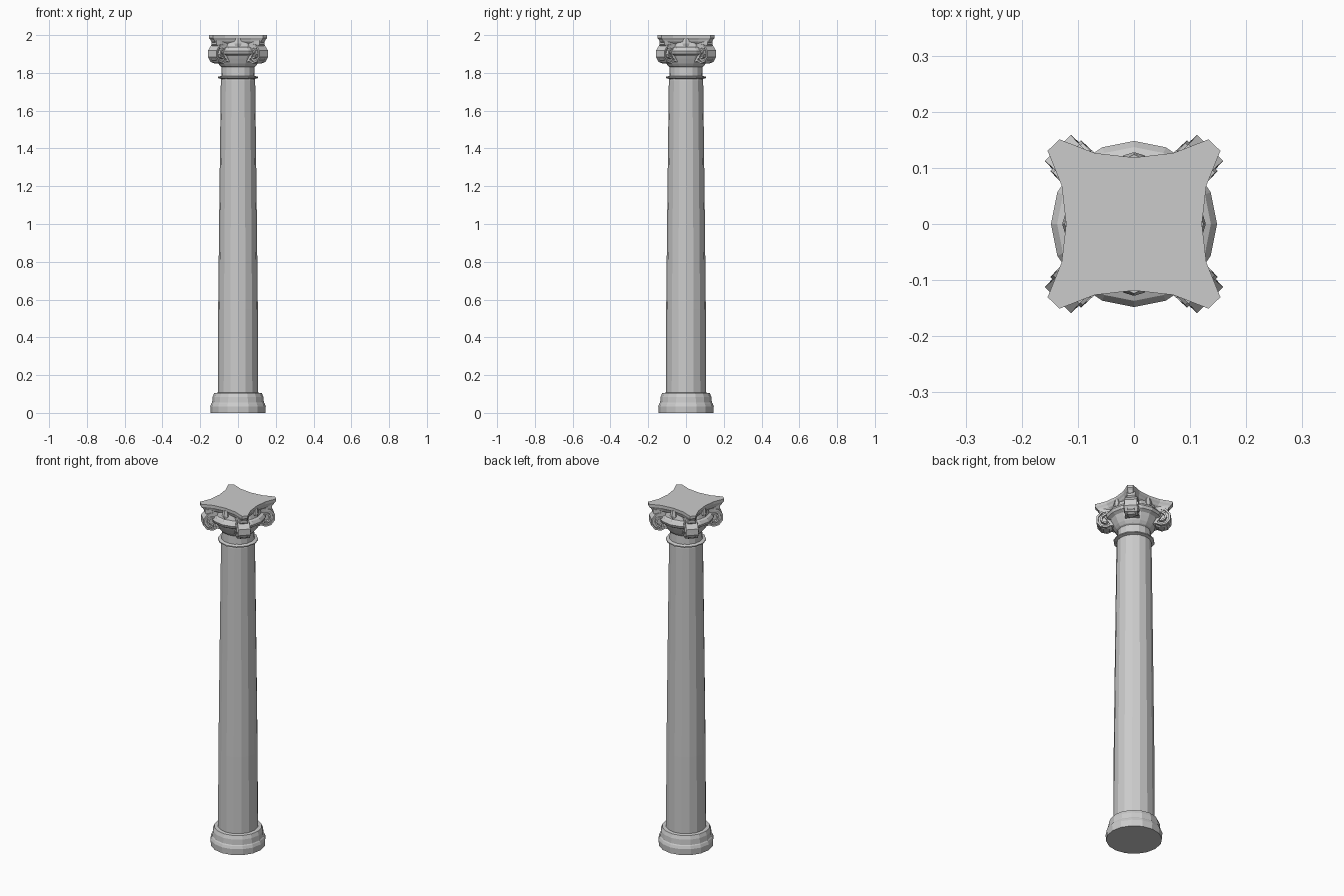
import bpy, bmesh, math
from mathutils import Matrix, Vector

cube = bpy.data.objects.get("Cube")
if cube:
    bpy.data.objects.remove(cube, do_unlink=True)

stone = bpy.data.materials.new("grey stone")
stone.use_nodes = True
stone.diffuse_color = (0.6, 0.6, 0.6, 1)
bsdf = stone.node_tree.nodes["Principled BSDF"]
bsdf.inputs["Base Color"].default_value = (0.6, 0.6, 0.6, 1)
bsdf.inputs["Roughness"].default_value = 0.9


def finish(name, bm):
    bmesh.ops.recalc_face_normals(bm, faces=bm.faces)
    mesh = bpy.data.meshes.new(name)
    bm.to_mesh(mesh)
    bm.free()
    mesh.materials.append(stone)
    obj = bpy.data.objects.new(name, mesh)
    bpy.context.collection.objects.link(obj)
    return obj


def loft(name, rings):
    """Skin a stack of closed loops and cap both ends."""
    bm = bmesh.new()
    loops = [[bm.verts.new(p) for p in ring] for ring in rings]
    n = len(loops[0])
    for a, b in zip(loops, loops[1:]):
        for i in range(n):
            j = (i + 1) % n
            bm.faces.new((a[i], a[j], b[j], b[i]))
    bm.faces.new(loops[0][::-1])
    bm.faces.new(loops[-1])
    return finish(name, bm)


def lathe(name, profile, sides=16):
    angles = [math.tau * i / sides for i in range(sides)]
    return loft(name, [[(r * math.cos(a), r * math.sin(a), z) for a in angles]
                       for r, z in profile])


# Turned parts
lathe("base", [(0.145, 0), (0.147, 0.035), (0.141, 0.05), (0.137, 0.055),
               (0.134, 0.085), (0.126, 0.105), (0.1, 0.108)])
lathe("shaft", [(0.107, 0.1), (0.105, 0.55), (0.099, 1.1), (0.091, 1.76),
                (0.088, 1.78), (0.086, 1.845)])
lathe("neck_ring", [(0.085, 1.767), (0.107, 1.773), (0.107, 1.779),
                    (0.085, 1.785)], 12)
lathe("capital_bell", [(0.085, 1.83), (0.094, 1.836), (0.105, 1.85),
                       (0.118, 1.875), (0.125, 1.89), (0.142, 1.9),
                       (0.148, 1.915), (0.137, 1.932), (0.125, 1.937),
                       (0.115, 1.97)])

# Abacus with concave sides and clipped corners
outline = []
for k in range(4):
    turn = Matrix.Rotation(k * math.pi / 2, 3, 'Z')
    for x, y in ((-0.133, -0.154), (-0.07, -0.129), (0, -0.121),
                 (0.07, -0.129), (0.133, -0.154)):
        outline.append(turn @ Vector((x, y, 0)))
loft("abacus", [[(p.x * s, p.y * s * 0.98, z) for p in outline]
                for s, z in ((0.8, 1.95), (0.92, 1.965), (0.95, 1.975),
                             (1, 1.985), (1, 2.0))])


# Corner scrolls, built in a radial plane and turned to each diagonal
def place(obj, angle):
    obj.data.transform(Matrix.Rotation(angle, 4, 'Z'))


def scroll_ribbon(name, angle):
    path = [(0.06, 1.935), (0.1, 1.95)]
    for i in range(16):
        t = math.radians(100 - i * 38)
        r = 0.054 - 0.0024 * i
        path.append((0.142 + r * math.cos(t), 1.897 + r * math.sin(t)))
    bm = bmesh.new()
    pairs = []
    for i, (x, z) in enumerate(path):
        w = 0.03 + 0.0006 * i
        pairs.append([bm.verts.new((x, s * w, z)) for s in (-1, 1)])
    for a, b in zip(pairs, pairs[1:]):
        bm.faces.new((a[0], b[0], b[1], a[1]))
    obj = finish(name, bm)
    solid = obj.modifiers.new("thickness", 'SOLIDIFY')
    solid.thickness = 0.01
    solid.offset = 0
    place(obj, angle)


def scroll_core(name, angle):
    rings = []
    for r, y in ((0.046, -0.022), (0.05, -0.016), (0.05, 0.016), (0.046, 0.022)):
        rings.append([(0.142 + r * math.cos(math.tau * i / 10), y,
                       1.897 + r * math.sin(math.tau * i / 10))
                      for i in range(10)])
    place(loft(name, rings), angle)


def corner_leaf(name, angle):
    # Leaf filling the gap between scroll and bell
    rings = []
    for x, w, lo, hi in ((0.06, 0.05, 1.85, 1.96), (0.115, 0.035, 1.86, 1.965),
                         (0.16, 0.026, 1.93, 1.968), (0.18, 0.02, 1.95, 1.972)):
        rings.append([(x, -w, lo), (x, w, lo), (x, w, hi), (x, -w, hi)])
    place(loft(name, rings), angle)


corners = ("back_left", "back_right", "front_right", "front_left")
for k, corner in enumerate(corners):
    angle = math.pi / 4 + k * math.pi / 2
    scroll_ribbon(corner + "_scroll", angle)
    scroll_core(corner + "_scroll_core", angle)
    corner_leaf(corner + "_leaf", angle)

# Small pointed ornament at the middle of each side
for k, side in enumerate(("left", "back", "right", "front")):
    rings = []
    for x, w, z in ((0.118, 0.008, 1.93), (0.122, 0.02, 1.955), (0.118, 0.012, 1.985)):
        rings.append([(0.1, -w, z), (x, -w, z), (x + 0.006, 0, z),
                      (x, w, z), (0.1, w, z)])
    place(loft(side + "_ornament", rings), k * math.pi / 2)
